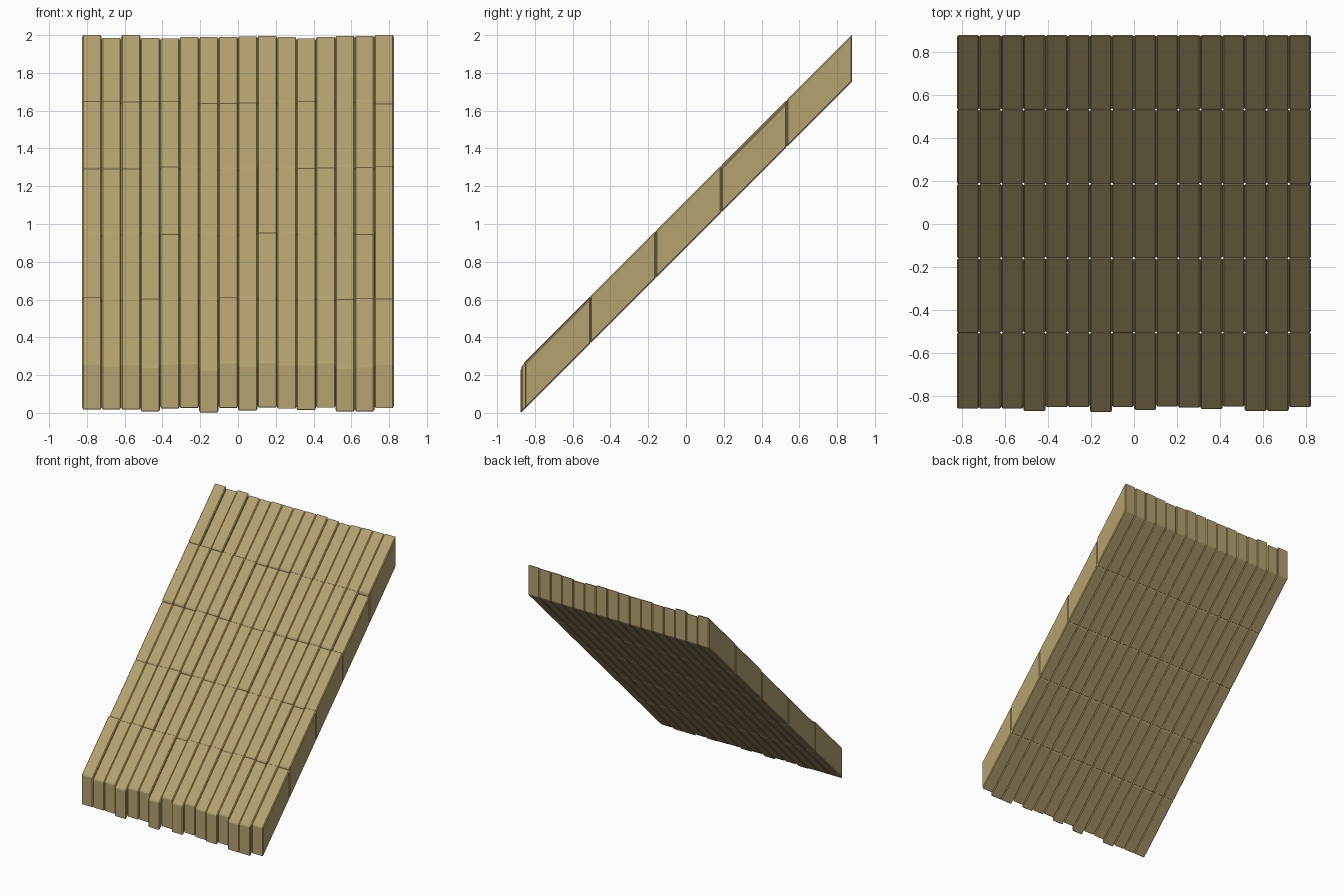
import bpy
import bmesh
import random

random.seed(4)
cube = bpy.data.objects.get("Cube")
if cube:
    bpy.data.objects.remove(cube, do_unlink=True)

COLUMNS, ROWS = 16, 5
HALF_WIDTH = 0.825
BACK, ROW_LENGTH = 0.88, 0.3465
BEVEL = 0.006
FLOOR = 0.874          # underside follows z = y + FLOOR

# Uneven lower tips and upper ends, column by column (thousandths)
TIPS = [18, 18, 18, 7, 24, 26, 2, 26, 12, 28, 22, 15, 27, 7, 7, 25]
DROPS = [0, 15, 0, 15, 17, 10, 11, 9, 7, 4, 11, 18, 9, 4, 4, 0]

# Bamboo-coloured wood
wood = bpy.data.materials.new("pale_wood")
wood.use_nodes = True
tan = (0.46, 0.36, 0.16, 1)
wood.diffuse_color = tan
bsdf = wood.node_tree.nodes["Principled BSDF"]
bsdf.inputs["Base Color"].default_value = tan
bsdf.inputs["Roughness"].default_value = 0.8


def make_plank(name, x0, x1, y0, y1, thickness):
    """Sloping plank with upright ends and eased edges."""
    bm = bmesh.new()
    bmesh.ops.create_cube(bm, size=1)
    for v in bm.verts:
        y = y1 if v.co.y > 0 else y0
        z = y + FLOOR + (thickness if v.co.z > 0 else 0)
        v.co = (x1 if v.co.x > 0 else x0, y, z)
    bmesh.ops.bevel(bm, geom=bm.edges[:], offset=BEVEL, segments=1,
                    affect='EDGES', clamp_overlap=True)
    bmesh.ops.recalc_face_normals(bm, faces=bm.faces[:])
    mesh = bpy.data.meshes.new(name)
    bm.to_mesh(mesh)
    bm.free()
    mesh.materials.append(wood)
    plank = bpy.data.objects.new(name, mesh)
    bpy.context.collection.objects.link(plank)


# Planks laid in rows from the top of the slope to the bottom
pitch = 2 * HALF_WIDTH / COLUMNS
for row in range(ROWS):
    for col in range(COLUMNS):
        x0 = -HALF_WIDTH + col * pitch
        y1 = BACK - row * ROW_LENGTH
        y0 = y1 - ROW_LENGTH
        if row == ROWS - 1:
            y0 = TIPS[col] / 1000 - 0.878
        drop = DROPS[col] / 1000 if row == 0 else random.uniform(0, 0.018)
        make_plank(f"plank_row{row + 1}_{col + 1}", x0, x0 + pitch, y0, y1,
                   0.25 - drop)
